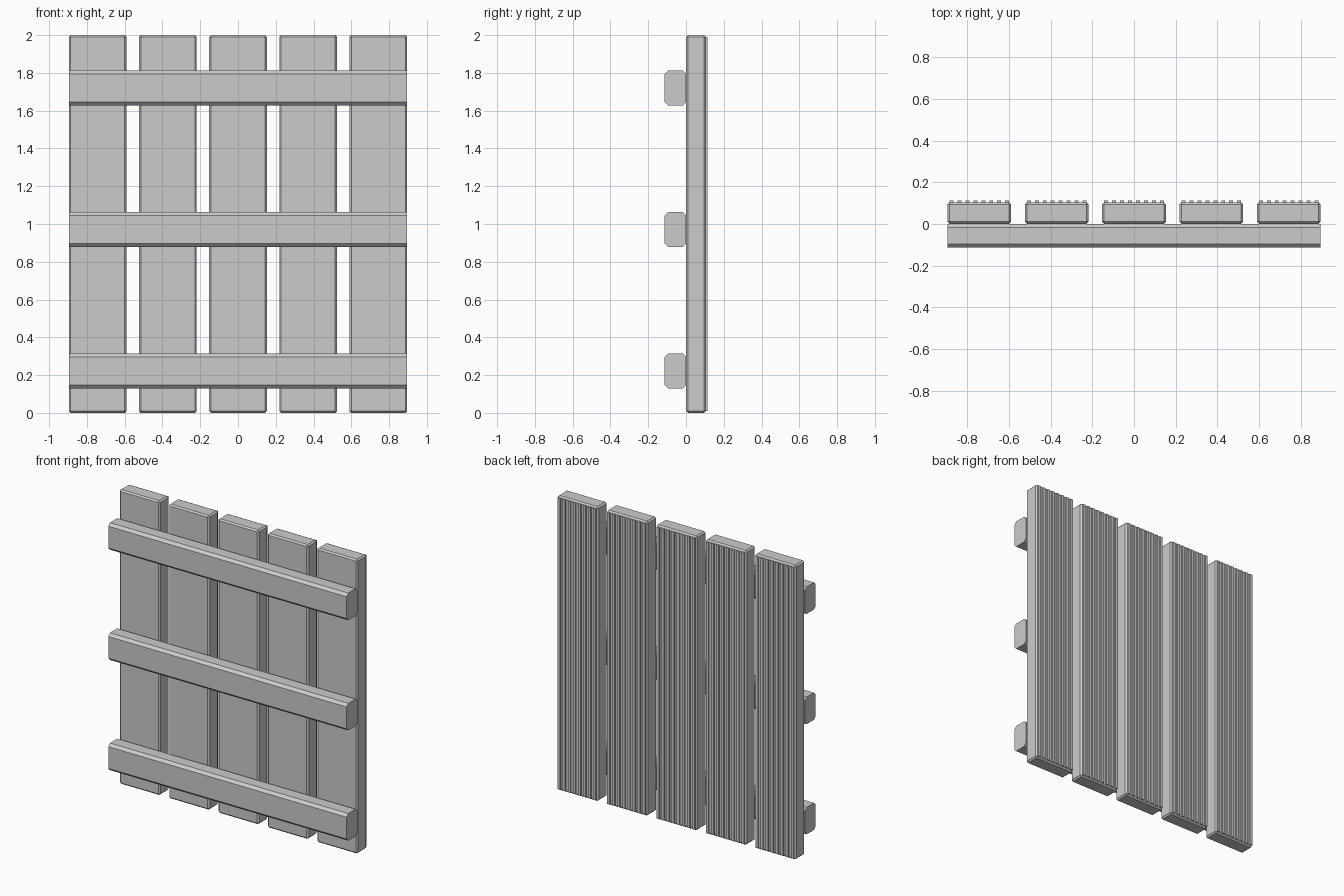
import bpy, bmesh

if "Cube" in bpy.data.objects:
    bpy.data.objects.remove(bpy.data.objects["Cube"])

def finish(name, bm):
    bmesh.ops.recalc_face_normals(bm, faces=bm.faces)
    me = bpy.data.meshes.new(name)
    bm.to_mesh(me)
    bm.free()
    ob = bpy.data.objects.new(name, me)
    bpy.context.collection.objects.link(ob)
    return ob

def box(x0, x1, y0, y1, z0, z1):
    bm = bmesh.new()
    bmesh.ops.create_cube(bm, size=1)
    for v in bm.verts:
        v.co = ((v.co.x + .5) * (x1 - x0) + x0,
                (v.co.y + .5) * (y1 - y0) + y0,
                (v.co.z + .5) * (z1 - z0) + z0)
    return bm

def chamfer(bm, edges, w):
    bmesh.ops.bevel(bm, geom=edges, offset=w, segments=1, affect='EDGES')

HALF, W, RIDGES, BEV = 0.896, 0.306, 7, 0.01
BACK, TIP = 0.104, 0.113

# vertical planks: chamfered board with raised ribs on the back
for i in range(5):
    cx = (i - 2) * (2 * HALF - W) / 4
    x0, x1 = cx - W / 2, cx + W / 2
    bm = box(x0, x1, 0.001, BACK, 0, 2)
    chamfer(bm, bm.edges[:], BEV)
    # slice the back face into alternating rib and groove strips
    a, n = x0 + BEV, 2 * RIDGES + 1
    step = (W - 2 * BEV) / n
    is_back = lambda f: f.normal.y > 0.9
    for k in range(1, n):
        back = [f for f in bm.faces if is_back(f)]
        geom = back + list({e for f in back for e in f.edges}) + list({v for f in back for v in f.verts})
        bmesh.ops.bisect_plane(bm, geom=geom, plane_co=(a + k * step, 0, 0), plane_no=(1, 0, 0))
        bm.normal_update()
    ribs = [f for f in bm.faces if is_back(f)
            and int((f.calc_center_median().x - a) / step) % 2 == 0]
    r = bmesh.ops.extrude_discrete_faces(bm, faces=ribs)
    for f in r['faces']:
        for v in f.verts:
            v.co.y = TIP
    finish(f"plank_{i + 1}", bm)

# horizontal rails, chamfered along their length
for name, z in (("rail_bottom", 0.222), ("rail_middle", 0.971), ("rail_top", 1.72)):
    bm = box(-HALF, HALF, -0.113, 0.001, z - 0.092, z + 0.092)
    chamfer(bm, [e for e in bm.edges if abs(e.verts[0].co.x - e.verts[1].co.x) > 1], 0.018)
    finish(name, bm)
